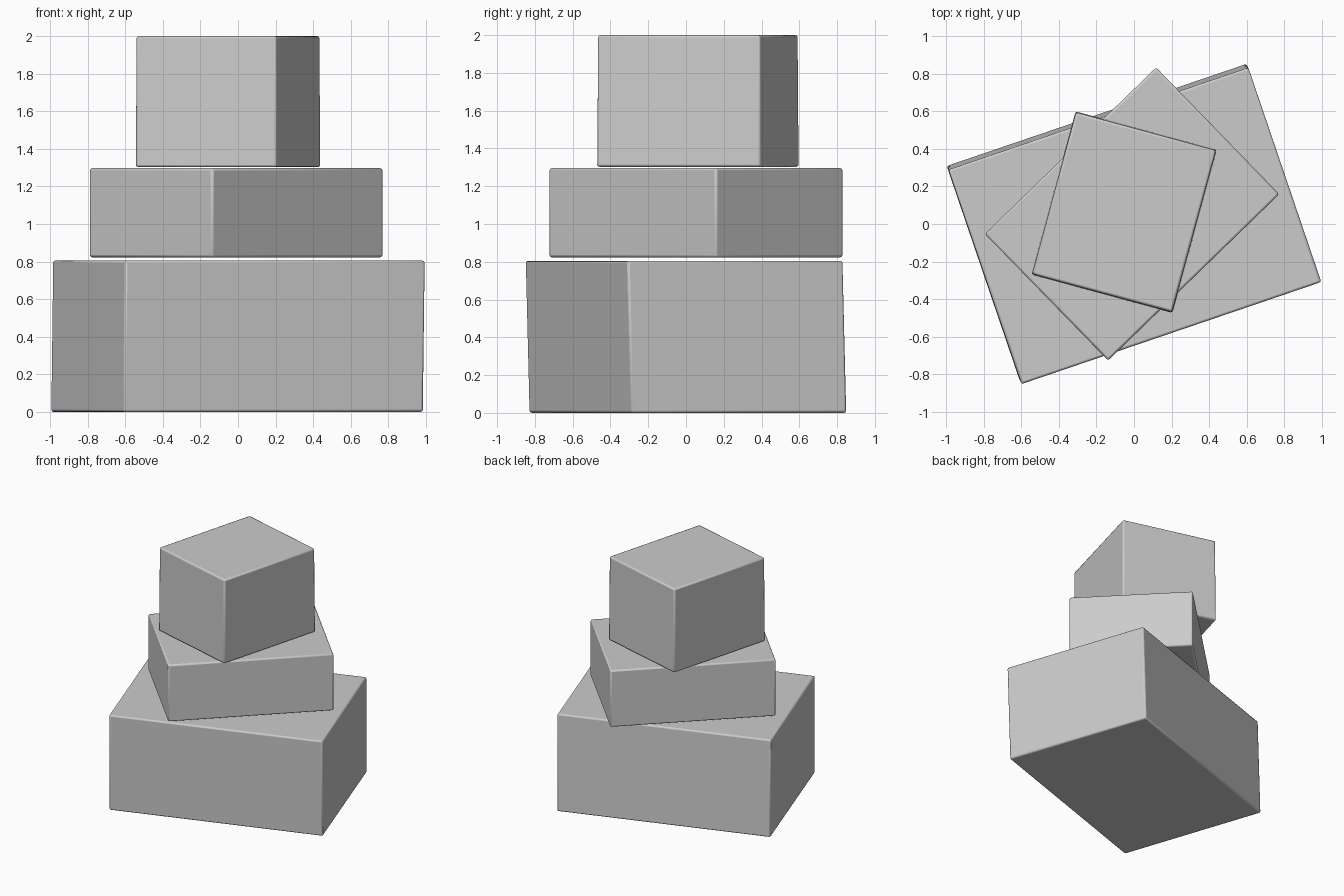
import bpy, bmesh
from mathutils import Matrix, Vector
from math import radians

if "Cube" in bpy.data.objects:
    bpy.data.objects.remove(bpy.data.objects["Cube"])


def block(name, size, center, z0, z1, angle, lean=(0, 0), taper=0.0):
    """Slightly irregular rotated box with softened edges."""
    bm = bmesh.new()
    bmesh.ops.create_cube(bm, size=1.0)
    rot = Matrix.Rotation(radians(angle), 3, 'Z')
    for v in bm.verts:
        t = v.co.z  # -0.5 at the bottom, 0.5 at the top
        s = 1 - taper * t
        p = rot @ Vector((v.co.x * size[0] * s, v.co.y * size[1] * s, 0))
        v.co = (p.x + center[0] + lean[0] * t,
                p.y + center[1] + lean[1] * t,
                z0 + (t + 0.5) * (z1 - z0))
    bmesh.ops.recalc_face_normals(bm, faces=bm.faces)
    mesh = bpy.data.meshes.new(name)
    bm.to_mesh(mesh)
    bm.free()
    ob = bpy.data.objects.new(name, mesh)
    bpy.context.collection.objects.link(ob)
    bevel = ob.modifiers.new("soft_edges", 'BEVEL')
    bevel.width = 0.012
    bevel.segments = 2
    bpy.ops.object.select_all(action='DESELECT')
    ob.select_set(True)
    bpy.context.view_layer.objects.active = ob
    bpy.ops.object.shade_smooth_by_angle(angle=radians(30))
    return ob


# Three stacked boxes, each turned differently
block("bottom_box", (1.685, 1.205), (0.0, 0.0), 0.0, 0.805, 18.8, lean=(0.01, -0.02))
block("middle_box", (1.27, 0.94), (-0.01, 0.053), 0.823, 1.297, 44.2)
block("top_box", (0.775, 0.895), (-0.053, 0.063), 1.303, 2.0, -15.2, taper=0.01)
